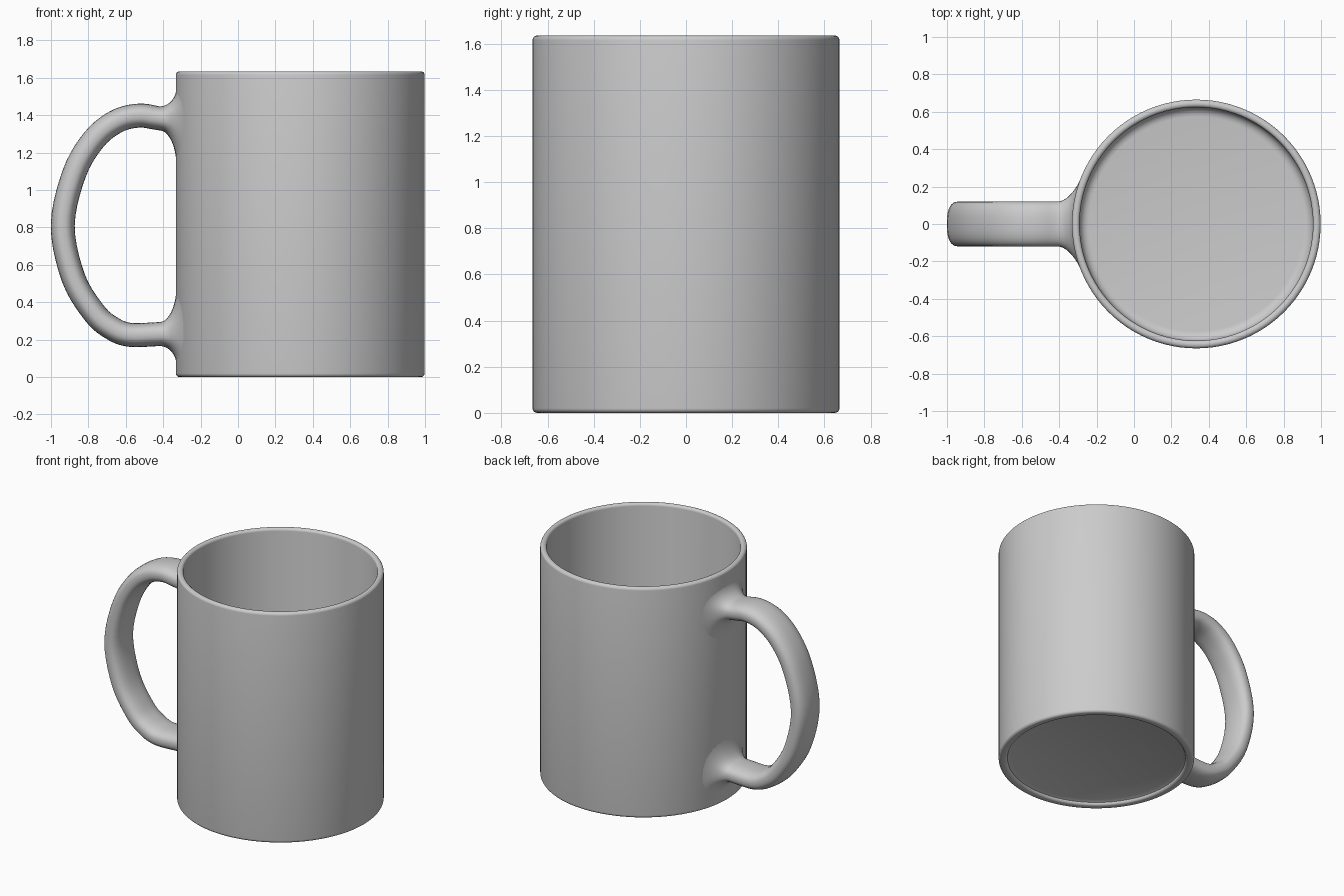
import bpy, bmesh, math
from mathutils import Vector

if "Cube" in bpy.data.objects:
    bpy.data.objects.remove(bpy.data.objects["Cube"])

CX, R, H = 0.333, 0.665, 1.635      # body axis, outer radius, height


def skin(name, rings):
    """Join a list of closed rings into a smooth tube object."""
    bm = bmesh.new()
    rows = [[bm.verts.new(p) for p in ring] for ring in rings]
    n = len(rows[0])
    for a, b in zip(rows, rows[1:]):
        for i in range(n):
            j = (i + 1) % n
            bm.faces.new((a[i], a[j], b[j], b[i]))
    bmesh.ops.remove_doubles(bm, verts=bm.verts, dist=1e-5)
    bmesh.ops.recalc_face_normals(bm, faces=bm.faces)
    me = bpy.data.meshes.new(name)
    bm.to_mesh(me)
    bm.free()
    ob = bpy.data.objects.new(name, me)
    bpy.context.collection.objects.link(ob)
    bpy.ops.object.select_all(action='DESELECT')
    ob.select_set(True)
    bpy.context.view_layer.objects.active = ob
    bpy.ops.object.shade_smooth_by_angle(angle=math.radians(40))
    return ob


def arc(cx, cz, r, a0, a1, n=5):
    """Rounded corner for the lathe profile."""
    return [(cx + r * math.cos(math.radians(a0 + (a1 - a0) * i / n)),
             cz + r * math.sin(math.radians(a0 + (a1 - a0) * i / n))) for i in range(n + 1)]


# Body: recessed base, foot ring, outer wall, rim, inner wall, floor
profile = [(0, 0.03), (0.58, 0.03)]
profile += arc(0.625, 0.02, 0.02, 180, 270)
profile += arc(R - 0.02, 0.02, 0.02, -90, 0)
profile += arc(R - 0.02, H - 0.02, 0.02, 0, 90)
profile += arc(0.642, H - 0.018, 0.018, 90, 180)
profile += arc(0.574, 0.13, 0.05, 0, -90)
profile += [(0, 0.08)]
SEG = 96
skin("mug_body", [[(CX + r * math.cos(2 * math.pi * i / SEG), r * math.sin(2 * math.pi * i / SEG), z)
                   for i in range(SEG)] for r, z in profile])

# Handle: rounded section swept along a centre line, ends flared onto the wall
path = [Vector(p) for p in [(-0.42, 1.383), (-0.53, 1.398), (-0.65, 1.367), (-0.77, 1.27),
                            (-0.875, 1.09), (-0.937, 0.81), (-0.88, 0.53), (-0.77, 0.345),
                            (-0.68, 0.265), (-0.58, 0.226), (-0.42, 0.23)]]
HALF_W, HALF_T, N = 0.12, 0.064, 32


def section(i):
    """Unit superellipse point: across, outward."""
    a = 2 * math.pi * i / N
    c, s = math.cos(a), math.sin(a)
    return (math.copysign(abs(c) ** 0.8, c), math.copysign(abs(s) ** 0.8, s))


def flare(z, up, t):
    """Fillet ring hugging the curved wall; t = 1 lies on the wall."""
    k = 1 - math.cos(t * math.pi / 2)
    d = 0.088 * (1 - math.sin(t * math.pi / 2)) - 0.003 * t
    ring = []
    for i in range(N):
        c, s = section(i)
        y = c * (HALF_W + 0.14 * k)
        dz = s * (HALF_T + (0.10 if s > 0 else 0.19) * k)
        ring.append((CX - math.sqrt(R * R - y * y) - d, y, z + up * dz))
    return ring


def catmull(p0, p1, p2, p3, t):
    return 0.5 * (2 * p1 + (p2 - p0) * t + (2 * p0 - 5 * p1 + 4 * p2 - p3) * t * t
                  + (3 * p1 - p0 - 3 * p2 + p3) * t ** 3)


ext = [2 * path[0] - path[1]] + path + [2 * path[-1] - path[-2]]
line = [catmull(*ext[k:k + 4], s / 5) for k in range(len(path) - 1) for s in range(5)] + [path[-1]]

rings = [flare(path[0].y, 1, 1 - i / 10) for i in range(11)]
for k in range(2, len(line) - 2):
    tan = (line[k + 1] - line[k - 1]).normalized()
    out = Vector((tan.y, -tan.x))
    ring = []
    for i in range(N):
        c, s = section(i)
        p = line[k] + out * (s * HALF_T)
        ring.append((p.x, c * HALF_W, p.y))
    rings.append(ring)
rings += [flare(path[-1].y, -1, i / 10) for i in range(11)]
skin("mug_handle", rings)
